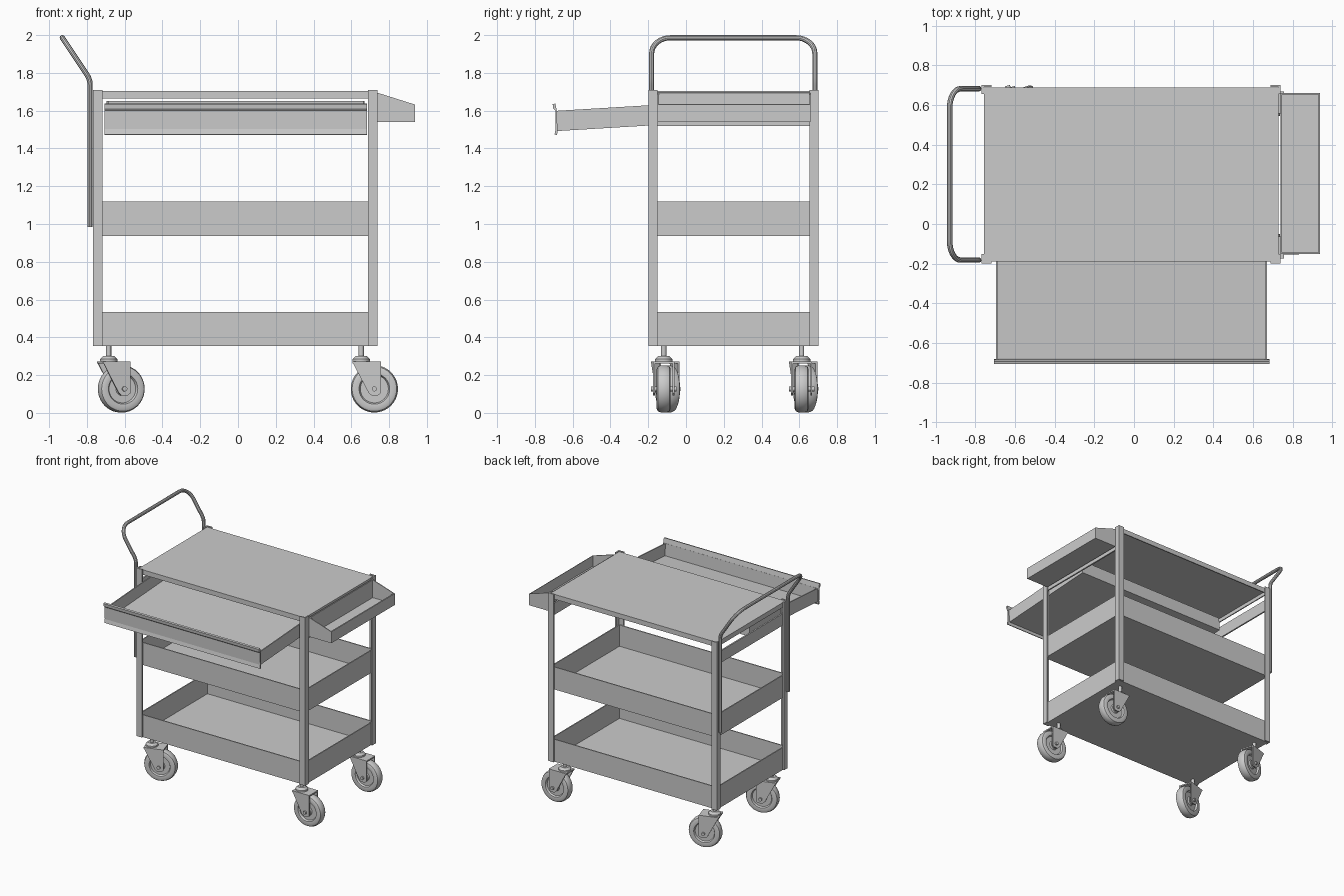
import bpy, bmesh, math
from mathutils import Matrix, Vector

if "Cube" in bpy.data.objects:
    bpy.data.objects.remove(bpy.data.objects["Cube"])

def finish(bm, name, smooth=False, mat=None):
    if mat:
        bm.transform(mat)
    bmesh.ops.recalc_face_normals(bm, faces=bm.faces)
    me = bpy.data.meshes.new(name)
    bm.to_mesh(me)
    bm.free()
    ob = bpy.data.objects.new(name, me)
    bpy.context.collection.objects.link(ob)
    if smooth:
        bpy.ops.object.select_all(action='DESELECT')
        ob.select_set(True)
        bpy.context.view_layer.objects.active = ob
        bpy.ops.object.shade_smooth_by_angle(angle=math.radians(35))
    return ob

def cube(lo, hi):
    bm = bmesh.new()
    bmesh.ops.create_cube(bm, size=1)
    for v in bm.verts:
        v.co = Vector([(a + b) / 2 + c * (b - a) for a, b, c in zip(lo, hi, v.co)])
    return bm

def box(name, lo, hi):
    return finish(cube(lo, hi), name)

def tray_mesh(lo, hi, wall=0.012, floor=0.01, flip=False):
    """Box hollowed from the top (or from below when flipped)."""
    bm = cube(lo, hi)
    s = -1 if flip else 1
    bm.normal_update()
    top = max(bm.faces, key=lambda f: s * f.normal.z)
    bmesh.ops.inset_region(bm, faces=[top], thickness=wall)
    # step inwards again for vertical inner walls
    ext = bmesh.ops.extrude_face_region(bm, geom=[top])
    bmesh.ops.delete(bm, geom=[top], context='FACES_ONLY') if top.is_valid else None
    for v in [g for g in ext['geom'] if isinstance(g, bmesh.types.BMVert)]:
        v.co.z = hi[2] - floor if flip else lo[2] + floor
    return bm

def prism(name, pts, depth, mat, smooth=False):
    """Extrude an XY outline along +Z, then place it."""
    bm = bmesh.new()
    f = bm.faces.new([bm.verts.new((x, y, 0)) for x, y in pts])
    ext = bmesh.ops.extrude_face_region(bm, geom=[f])
    vs = [g for g in ext['geom'] if isinstance(g, bmesh.types.BMVert)]
    bmesh.ops.translate(bm, vec=(0, 0, depth), verts=vs)
    return finish(bm, name, smooth, mat)

def lathe(name, pts, mat, steps=40):
    """Spin an (r, z) profile about Z."""
    bm = bmesh.new()
    vs = [bm.verts.new((r, 0, z)) for r, z in pts]
    es = [bm.edges.new(p) for p in zip(vs, vs[1:])]
    bmesh.ops.spin(bm, geom=vs + es, cent=(0, 0, 0), axis=(0, 0, 1),
                   angle=math.tau, steps=steps)
    bmesh.ops.remove_doubles(bm, verts=bm.verts, dist=1e-4)
    return finish(bm, name, True, mat)

def rod(name, r, z0, z1, mat, steps=24):
    return lathe(name, [(0, z0), (r, z0), (r, z1), (0, z1)], mat, steps)

X0, X1, Y0, Y1 = -0.757, 0.728, -0.188, 0.688

# Corner posts: angle iron wrapped round the shelf corners
L = [(0, 0), (.05, 0), (.05, .011), (.011, .011), (.011, .047), (0, .047)]
for nx, px, sx in (("left", -0.768, 1), ("right", 0.739, -1)):
    for ny, py, sy in (("front", -0.199, 1), ("back", 0.702, -1)):
        prism(f"{ny}_{nx}_post", [(px + sx * a, py + sy * b) for a, b in L],
              1.355, Matrix.Translation((0, 0, 0.355)))

# Shelves
finish(tray_mesh((X0, Y0, .355), (X1, Y1, .535)), "bottom_shelf")
finish(tray_mesh((X0, Y0, .937), (X1, Y1, 1.118)), "middle_shelf")
finish(tray_mesh((X0, Y0, 1.665), (X1, Y1, 1.704), flip=True), "top_shelf")

# End rails holding the drawer
box("left_end_panel", (X0, Y0, 1.52), (X0 + .012, Y1, 1.615))
box("right_end_panel", (X1 - .012, Y0, 1.52), (X1, Y1, 1.615))

# Side tray with sloping top edge
bm = tray_mesh((.738, -.15, 1.54), (.938, .66, 1.695), wall=.01)
for v in bm.verts:
    if v.co.z > 1.6:
        v.co.z -= (v.co.x - .738) / .2 * .063
finish(bm, "side_tray")

# Open drawer, drooping slightly towards the front
tilt = Matrix.Translation((0, -.685, 1.492)) @ Matrix.Rotation(math.atan(.06), 4, 'X')
finish(tray_mesh((-.695, 0, 0), (.67, .875, .107)), "drawer", mat=tilt)
front = [(-.703, 1.612), (-.706, 1.634), (-.692, 1.638), (-.684, 1.6), (-.680, 1.485),
         (-.685, 1.470), (-.696, 1.474), (-.690, 1.503), (-.692, 1.6)]
to_x = Matrix(((0, 0, 1, -.706), (1, 0, 0, 0), (0, 1, 0, 0), (0, 0, 0, 1)))
prism("drawer_front", front, 1.388, to_x)

# Push handle: bent tube with filleted corners
def fillet(pts, r, n=8):
    pts = [Vector(p) for p in pts]
    out = [pts[0]]
    for a, b, c in zip(pts, pts[1:], pts[2:]):
        u, w = (a - b).normalized(), (c - b).normalized()
        half = u.angle(w) / 2
        cen = b + (u + w).normalized() * (r / math.sin(half))
        p, q = b + u * (r / math.tan(half)) - cen, b + w * (r / math.tan(half)) - cen
        ang = p.angle(q)
        for i in range(n + 1):
            t = i / n
            out.append(cen + (p * math.sin((1 - t) * ang) + q * math.sin(t * ang)) / math.sin(ang))
    return out + [pts[-1]]

ya, yb = -.182, .682
path = fillet([(-.783, ya, .985), (-.783, ya, 1.765), (-.93, ya, 1.986),
               (-.93, yb, 1.986), (-.783, yb, 1.765), (-.783, yb, .985)], .1)
cu = bpy.data.curves.new("handle", 'CURVE')
cu.dimensions = '3D'
cu.bevel_depth = .014
cu.bevel_resolution = 3
cu.use_fill_caps = True
sp = cu.splines.new('POLY')
sp.points.add(len(path) - 1)
for p, co in zip(sp.points, path):
    p.co = (*co, 1)
handle = bpy.data.objects.new("handle", cu)
bpy.context.collection.objects.link(handle)
bpy.ops.object.select_all(action='DESELECT')
handle.select_set(True)
bpy.context.view_layer.objects.active = handle
bpy.ops.object.convert(target='MESH')
bpy.ops.object.shade_smooth_by_angle(angle=math.radians(35))

# Swivel casters; the left pair is turned a little
half = [(0, .03), (.03, .03), (.036, .02), (.074, .02), (.081, .034),
        (.105, .037), (.118, .031), (.125, .015)]
tyre = half + [(r, -z) for r, z in reversed(half)]
fork = [(-.047, .27), (.105, .27), (.105, .105), (.09, .093), (.055, .093), (.04, .105)]
flat = Matrix.Rotation(math.pi / 2, 4, 'X')  # local z -> -y
for nx, x, yaw in (("left", -.685, 17), ("right", .652, 0)):
    for ny, y in (("front", -.118), ("back", .612)):
        n = f"{ny}_{nx}_caster"
        base = Matrix.Translation((x, y, 0)) @ Matrix.Rotation(math.radians(yaw), 4, 'Z')
        hub = base @ Matrix.Translation((.07, 0, .127)) @ flat
        lathe(n + "_wheel", tyre, hub)
        rod(n + "_axle", .013, -.068, .068, hub)
        rod(n + "_stem", .014, .29, .36, base)
        lathe(n + "_bearing", [(0, .268), (.046, .268), (.046, .284), (.03, .3), (0, .3)], base, 28)
        for s in (-.046, .056):
            prism(n + "_fork_plate", fork, .01, base @ Matrix.Translation((0, s, 0)) @ flat)
        finish(cube((-.047, -.056, .262), (.105, .056, .272)), n + "_fork_top", mat=base)
